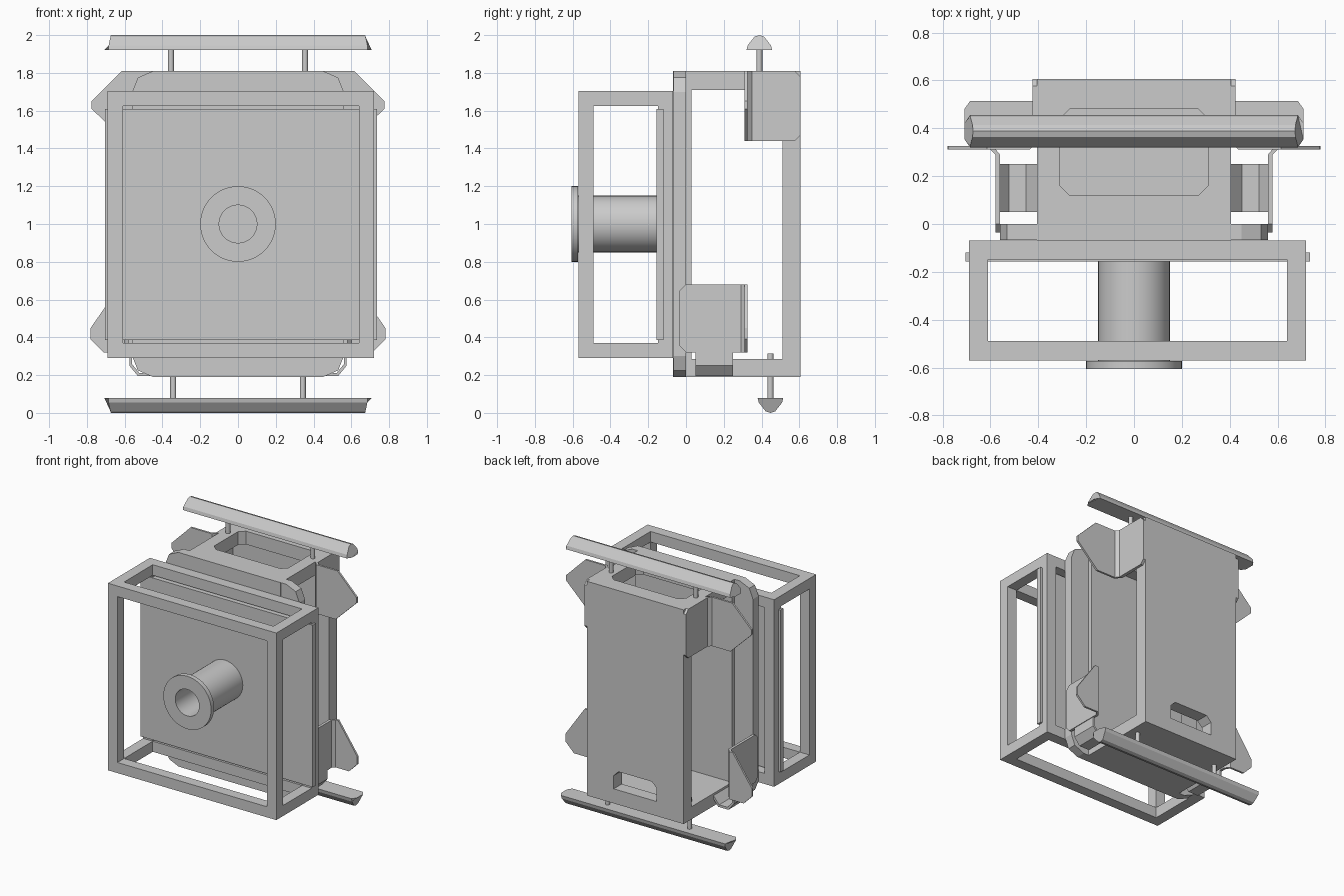
import bpy, bmesh, math
from mathutils import Vector

cube = bpy.data.objects.get("Cube")
if cube:
    bpy.data.objects.remove(cube, do_unlink=True)

grey = bpy.data.materials.new("plain_grey")
grey.use_nodes = True
COLOUR = (0.6, 0.6, 0.6, 1)
grey.diffuse_color = COLOUR
grey.node_tree.nodes["Principled BSDF"].inputs["Base Color"].default_value = COLOUR


def finish(name, bm):
    bmesh.ops.recalc_face_normals(bm, faces=bm.faces)
    me = bpy.data.meshes.new(name)
    bm.to_mesh(me)
    bm.free()
    me.materials.append(grey)
    ob = bpy.data.objects.new(name, me)
    bpy.context.collection.objects.link(ob)
    return ob


def place(axis, a, b, t):
    """Put 2D point (a, b) at height t along the extrusion axis."""
    return {"x": (t, a, b), "y": (a, t, b), "z": (a, b, t)}[axis]


def prism(name, pts, axis, lo, hi):
    bm = bmesh.new()
    rings = [[bm.verts.new(place(axis, a, b, t)) for a, b in pts] for t in (lo, hi)]
    n = len(pts)
    for r in rings:
        bm.faces.new(r)
    for i in range(n):
        j = (i + 1) % n
        bm.faces.new((rings[0][i], rings[0][j], rings[1][j], rings[1][i]))
    return finish(name, bm)


def box(name, x0, x1, y0, y1, z0, z1):
    return prism(name, [(x0, y0), (x1, y0), (x1, y1), (x0, y1)], "z", z0, z1)


def chamfered(a0, a1, b0, b1, c):
    return [(a0 + c, b0), (a1 - c, b0), (a1, b0 + c), (a1, b1 - c),
            (a1 - c, b1), (a0 + c, b1), (a0, b1 - c), (a0, b0 + c)]


def cut(ob, cutter):
    """Subtract the cutter, bake the result and remove the cutter."""
    mod = ob.modifiers.new("cut", "BOOLEAN")
    mod.operation, mod.solver, mod.object = "DIFFERENCE", "EXACT", cutter
    dg = bpy.context.evaluated_depsgraph_get()
    me = bpy.data.meshes.new_from_object(ob.evaluated_get(dg))
    ob.modifiers.clear()
    ob.data = me
    bpy.data.objects.remove(cutter, do_unlink=True)


def mirror_pts(s, pts):
    return [(s * a, b) for a, b in pts]


def side_prism(name, pts, s, x0, x1):
    return prism(name, pts, "x", s * x0, s * x1)


SIDES = (("left", 1), ("right", -1))

# Open box frame of twelve square bars
X0, X1, Y0, Y1, Z0, Z1 = -0.69, 0.72, -0.57, -0.068, 0.29, 1.705
W = 0.08
for yn, y in (("front", Y0), ("back", Y1 - W)):
    for zn, z in (("lower", Z0), ("upper", Z1 - W)):
        box(f"frame_{yn}_{zn}_bar", X0, X1, y, y + W, z, z + W)
    for xn, x in (("right", X0), ("left", X1 - W)):
        box(f"frame_{yn}_{xn}_post", x, x + W, y, y + W, Z0 + W, Z1 - W)
for zn, z in (("lower", Z0), ("upper", Z1 - W)):
    for xn, x in (("right", X0), ("left", X1 - W)):
        box(f"frame_{zn}_{xn}_rail", x, x + W, Y0 + W, Y1 - W, z, z + W)

# Panel held in the back of the frame
box("frame_panel", -0.705, 0.735, -0.157, -0.12, 0.385, 1.61)

# Flanged tube turned about the y axis
bm = bmesh.new()
profile = [(0.1, -0.607), (0.2, -0.607), (0.2, -0.572), (0.15, -0.572),
           (0.15, -0.15), (0.1, -0.15)]
vs = [bm.verts.new((r, y, 1.0)) for r, y in profile]
es = [bm.edges.new((vs[i], vs[(i + 1) % 6])) for i in range(6)]
bmesh.ops.spin(bm, geom=vs + es, cent=(0, 0, 1), axis=(0, 1, 0),
               angle=math.tau, steps=48)
bmesh.ops.remove_doubles(bm, verts=bm.verts, dist=1e-4)
tube = finish("flanged_tube", bm)

# Body: hollow ring open at the sides, with a top opening and a back window
body = box("body_ring", -0.405, 0.405, -0.068, 0.607, 0.19, 1.81)
cut(body, box("cavity_cutter", -0.6, 0.6, 0.03, 0.51, 0.285, 1.71))
cut(body, prism("top_cutter", chamfered(-0.31, 0.31, 0.12, 0.48, 0.04), "z", 1.6, 1.9))
window = [(-0.18, 0.30), (0.18, 0.30), (0.18, 0.40), (0.14, 0.44),
          (-0.14, 0.44), (-0.18, 0.40)]
cut(body, prism("window_cutter", window, "y", 0.45, 0.7))

# Wide front plate with clipped corners
half = [(0.45, 0.19), (0.53, 0.225), (0.56, 0.30), (0.56, 1.70), (0.53, 1.775), (0.45, 1.81)]
prism("front_plate", half + [(-a, b) for a, b in reversed(half)], "y", -0.067, 0.0)

for side, s in SIDES:
    # Upper bracket: side wall, bend and outward flap
    wall = [(0.35, 1.44), (0.577, 1.44), (0.607, 1.47), (0.607, 1.78),
            (0.577, 1.81), (0.35, 1.81)]
    side_prism(f"upper_{side}_bracket_wall", wall, s, 0.40, 0.425)
    bend = [(0.405, 0.35), (0.425, 0.35), (0.445, 0.326), (0.445, 0.311), (0.435, 0.311)]
    prism(f"upper_{side}_bracket_bend", mirror_pts(s, bend), "z", 1.44, 1.81)
    flap = [(0.44, 1.44), (0.60, 1.44), (0.775, 1.61), (0.775, 1.65),
            (0.615, 1.81), (0.44, 1.81)]
    prism(f"upper_{side}_bracket_flap", mirror_pts(s, flap), "y", 0.311, 0.326)

    # Lower bracket: side wall, bend and outward flap
    wall = [(0.0, 0.32), (0.29, 0.32), (0.29, 0.68), (0.0, 0.68),
            (-0.035, 0.645), (-0.035, 0.355)]
    side_prism(f"lower_{side}_bracket_wall", wall, s, 0.56, 0.58)
    bend = [(0.56, 0.29), (0.58, 0.29), (0.60, 0.311), (0.60, 0.326), (0.59, 0.326)]
    prism(f"lower_{side}_bracket_bend", mirror_pts(s, bend), "z", 0.32, 0.68)
    flap = [(0.595, 0.32), (0.71, 0.32), (0.78, 0.39), (0.78, 0.45), (0.62, 0.68), (0.595, 0.68)]
    prism(f"lower_{side}_bracket_flap", mirror_pts(s, flap), "y", 0.311, 0.326)

    # Folded arm joining the lower bracket to the body
    arm = [(0.40, 0.25), (0.445, 0.195), (0.53, 0.195), (0.575, 0.25), (0.575, 0.34),
           (0.56, 0.34), (0.56, 0.257), (0.523, 0.212), (0.452, 0.212), (0.40, 0.275)]
    prism(f"lower_{side}_arm", mirror_pts(s, arm), "y", 0.05, 0.25)


def rail(name, yc, z, up):
    """Domed long bar with tapered ends; up = 1 or -1 sets the dome side."""
    # Each entry: offset in y, height, half length
    prof = [(-0.068, 0, 0.685), (-0.035, 0, 0.708), (0.035, 0, 0.708), (0.068, 0, 0.685),
            (0.062, 0.025, 0.685), (0.025, 0.072, 0.675), (0, 0.08, 0.673),
            (-0.025, 0.072, 0.675), (-0.062, 0.025, 0.685)]
    bm = bmesh.new()
    ends = [[bm.verts.new((s * x, yc + y, z + up * h)) for y, h, x in prof] for s in (-1, 1)]
    n = len(prof)
    for i in range(n):
        j = (i + 1) % n
        bm.faces.new((ends[0][i], ends[0][j], ends[1][j], ends[1][i]))
    for e in ends:
        bm.faces.new(e)
    return finish(name, bm)


def pin(name, x, y, z0, z1):
    ring = [(x + 0.016 * math.cos(k * math.tau / 16), y + 0.016 * math.sin(k * math.tau / 16))
            for k in range(16)]
    return prism(name, ring, "z", z0, z1)


# Upper and lower rails on pins
rail("upper_rail", 0.388, 1.92, 1)
rail("lower_rail", 0.447, 0.08, -1)
smooth = [tube]
for side, s in SIDES:
    smooth.append(pin(f"upper_{side}_pin", s * 0.355, 0.388, 1.79, 1.925))
    smooth.append(pin(f"lower_{side}_pin", s * 0.343, 0.447, 0.075, 0.315))

bpy.ops.object.select_all(action="DESELECT")
for ob in smooth:
    ob.select_set(True)
bpy.context.view_layer.objects.active = tube
bpy.ops.object.shade_smooth_by_angle(angle=math.radians(35))
